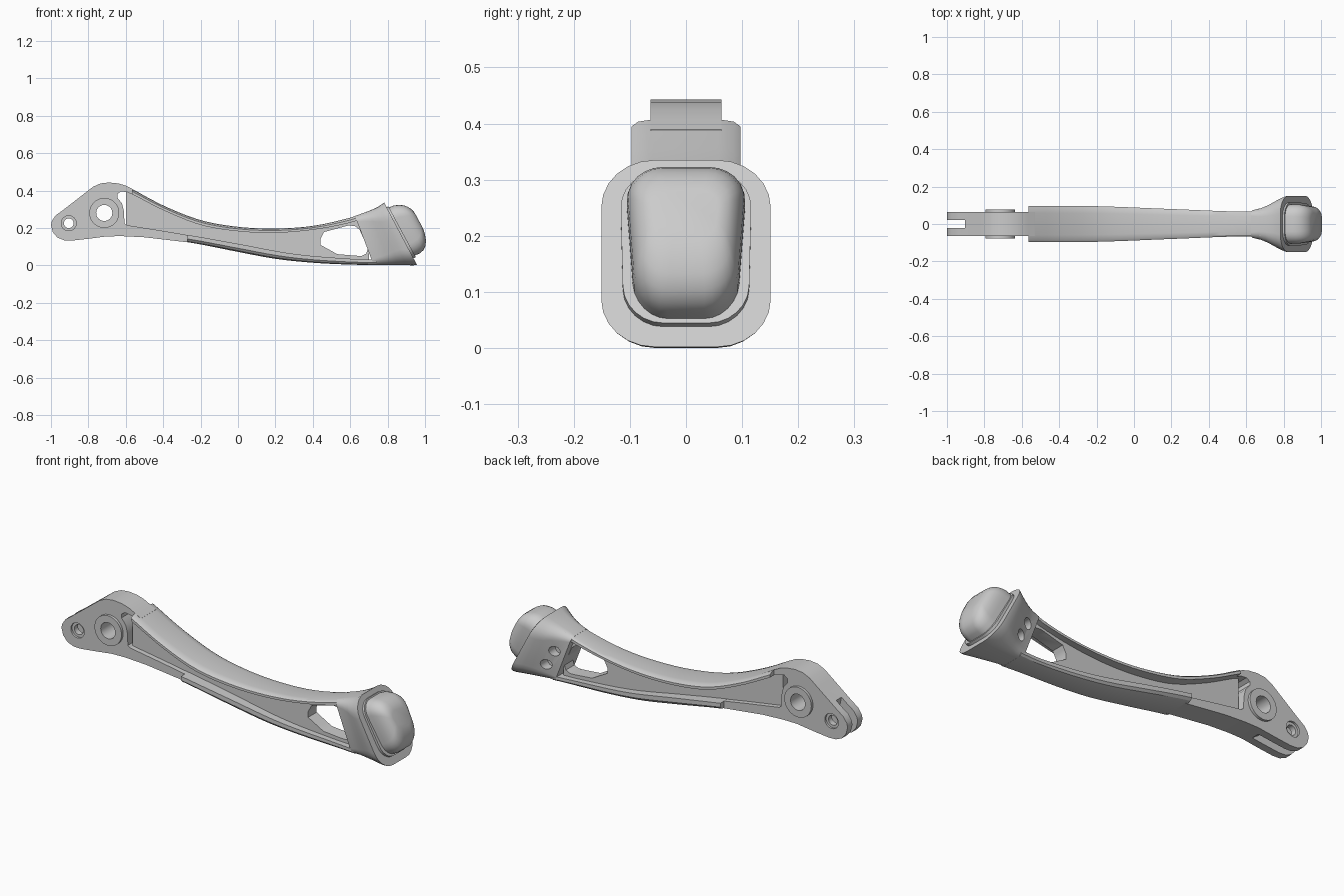
import bpy, bmesh
from math import sin, cos, pi, radians
from mathutils import Vector

if "Cube" in bpy.data.objects:
    bpy.data.objects.remove(bpy.data.objects["Cube"])


def loft(name, rings):
    """Skin a list of equal-length point rings and cap both ends."""
    bm = bmesh.new()
    rows = [[bm.verts.new(p) for p in ring] for ring in rings]
    n = len(rows[0])
    for a, b in zip(rows, rows[1:]):
        for i in range(n):
            j = (i + 1) % n
            bm.faces.new((a[i], a[j], b[j], b[i]))
    bm.faces.new(rows[0][::-1])
    bm.faces.new(rows[-1])
    bmesh.ops.recalc_face_normals(bm, faces=bm.faces[:])
    mesh = bpy.data.meshes.new(name)
    bm.to_mesh(mesh)
    bm.free()
    ob = bpy.data.objects.new(name, mesh)
    bpy.context.collection.objects.link(ob)
    return ob


def prism(name, pts, y0, y1):
    return loft(name, [[(x, y, z) for x, z in pts] for y in (y0, y1)])


def circle(x, z, r, n=32):
    return [(x + r * cos(2 * pi * i / n), z + r * sin(2 * pi * i / n)) for i in range(n)]


def cut(ob, pts, y0=-0.3, y1=0.3):
    cutter = prism("cutter", pts, y0, y1)
    cutter.hide_render = True
    mod = ob.modifiers.new("cut", 'BOOLEAN')
    mod.operation, mod.solver, mod.object = 'DIFFERENCE', 'EXACT', cutter
    dg = bpy.context.evaluated_depsgraph_get()
    mesh = bpy.data.meshes.new_from_object(ob.evaluated_get(dg))
    ob.modifiers.clear()
    ob.data = mesh
    bpy.data.objects.remove(cutter)


def curve(pts, x):
    """Smooth height of a profile through (x, value) points."""
    n = len(pts)
    slope = lambda k: ((pts[min(k + 1, n - 1)][1] - pts[max(k - 1, 0)][1]) /
                       (pts[min(k + 1, n - 1)][0] - pts[max(k - 1, 0)][0]))
    i = 0
    while i < n - 2 and x > pts[i + 1][0]:
        i += 1
    (x0, v0), (x1, v1) = pts[i], pts[i + 1]
    h = x1 - x0
    t = (x - x0) / h
    return ((2*t**3 - 3*t*t + 1) * v0 + (t**3 - 2*t*t + t) * h * slope(i)
            + (3*t*t - 2*t**3) * v1 + (t**3 - t*t) * h * slope(i + 1))


def rounded(bottom, top, w, r, taper=0.0, seg=6):
    """Rounded rectangle in a tilted plane, from bottom to top (x, z) points."""
    a, b = Vector((bottom[0], 0, bottom[1])), Vector((top[0], 0, top[1]))
    mid, half = (a + b) / 2, (b - a).length / 2
    u = (b - a).normalized()
    ring = []
    for k, (sy, su) in enumerate(((1, 1), (-1, 1), (-1, -1), (1, -1))):
        for i in range(seg + 1):
            ang = pi / 2 * (k + i / seg)
            y = sy * (w - r) + r * cos(ang)
            v = su * (half - r) + r * sin(ang)
            y *= 1 - taper * (half - v) / (2 * half)
            ring.append(mid + u * v + Vector((0, y, 0)))
    return ring


def stations(x0, x1, n):
    return [x0 + (x1 - x0) * i / n for i in range(n + 1)]


# Profiles of the beam: outer edges, pocket edges and half width
TOP = [(-.60, .425), (-.56, .405), (-.4, .32), (-.2, .242), (0, .206), (.2, .197),
       (.4, .211), (.6, .255), (.72, .298)]
TOP_IN = [(-.60, .395), (-.56, .377), (-.4, .295), (-.2, .216), (0, .182), (.2, .174),
          (.4, .19), (.6, .228), (.72, .27)]
BOT = [(-.65, .158), (-.5, .15), (-.27, .124), (0, .072), (.2, .035), (.4, .014), (.6, .004), (.76, .002)]
BOT_IN = [(-.65, .22), (-.5, .2), (-.2, .151), (0, .115), (.3, .061), (.6, .035), (.76, .03)]
WIDTH = [(-.6, .097), (-.2, .095), (.2, .08), (.6, .066), (.76, .075)]

# Thin web with a through window
web = loft("web", [[(x, -.036, curve(BOT_IN, x) - .015), (x, .036, curve(BOT_IN, x) - .015),
                    (x, .036, curve(TOP_IN, x) + .012), (x, -.036, curve(TOP_IN, x) + .012)]
                   for x in stations(-.6, .7, 26)])
cut(web, [(.44, .11), (.44, .14), (.46, .178), (.59, .213), (.625, .21), (.65, .19), (.695, .09),
          (.685, .062), (.66, .05), (.62, .052), (.53, .06)])


# Crowned flanges along the top and bottom of the web
def flange(name, outer, inner, x0, x1):
    rings = []
    for x in stations(x0, x1, 26):
        w, o, i = curve(WIDTH, x), curve(outer, x), curve(inner, x)
        rings.append([(x, s * w * f, o + (i - o) * t) for s, f, t in (
            (-1, 1, 1), (-1, 1, .45), (-1, .88, .15), (-1, .6, 0),
            (1, .6, 0), (1, .88, .15), (1, 1, .45), (1, 1, 1))])
    return loft(name, rings)


flange("top_flange", TOP, TOP_IN, -.565, .70)
flange("bottom_flange", BOT, BOT_IN, -.27, .74)

# Pivot lug with a forked end, wrapping round the start of the pocket
lug = prism("pivot_lug", [
    (-.25, .121), (-.2, .15), (-.4, .184), (-.595, .215), (-.607, .225), (-.61, .29), (-.62, .33),
    (-.645, .362), (-.645, .382), (-.625, .395), (-.595, .392), (-.53, .365), (-.53, .389),
    (-.565, .408), (-.6, .426), (-.64, .438), (-.69, .443), (-.735, .438), (-.775, .42),
    (-.82, .385), (-.94, .292), (-.975, .267), (-.995, .237), (-1, .215), (-.99, .177),
    (-.965, .148), (-.93, .134), (-.89, .132), (-.8, .142), (-.7, .155), (-.62, .156),
    (-.5, .15)], -.063, .063)
cut(lug, [(-1.05, .35), (-.91, .35), (-.89, .25), (-.8, .2), (-.66, .1), (-1.05, .1)], -.022, .022)
cut(lug, circle(-.905, .225, .026))
for side in (-1, 1):
    cut(lug, circle(-.905, .225, .04), *sorted((side * .052, side * .1)))
cut(lug, circle(-.715, .28, .06))

# Raised bushing round the main pivot hole
boss = prism("pivot_bushing", circle(-.715, .28, .08, 40), -.077, .077)
cut(boss, circle(-.715, .28, .043))

# Flared socket, with two screw holes on the back side
socket = loft("flared_socket", [rounded(*s) for s in (
    ((.725, .003), (.625, .264), .074, .03), ((.77, .002), (.665, .278), .085, .045),
    ((.815, .001), (.70, .291), .102, .06), ((.86, .001), (.73, .304), .123, .078),
    ((.90, .001), (.755, .317), .139, .09), ((.935, 0), (.773, .329), .149, .095),
    ((.957, .002), (.782, .335), .151, .095))])
for x, z in ((.715, .175), (.76, .095)):
    cut(socket, circle(x, z, .027, 24), .045, .3)

# Tilted end face frame: u runs up the face, n points out of it
CENTRE, U, N = Vector((.867, .17)), Vector((-.474, .88)), Vector((.88, .474))


def face_ring(low, high, n, w, r, taper=0.0):
    return rounded(CENTRE + U * low + N * n, CENTRE + U * high + N * n, w, r, taper)


# Seat plate and rounded plug on the end face
loft("plug_seat", [face_ring(-.15, .158, n, .118, .075, .06) for n in (-.01, .014)])
loft("rounded_plug", [face_ring(*s) for s in (
    (-.140, .152, .000, .110, .070, .18), (-.143, .149, .040, .110, .070, .18),
    (-.138, .138, .066, .108, .068, .18), (-.122, .124, .088, .102, .062, .18),
    (-.098, .106, .104, .093, .055, .18), (-.064, .084, .116, .080, .046, .18),
    (-.035, .060, .121, .062, .034, .18))])

# Smooth shading with crisp edges
for ob in bpy.context.scene.objects:
    ob.select_set(True)
    bpy.context.view_layer.objects.active = ob
bpy.ops.object.shade_smooth_by_angle(angle=radians(28))
